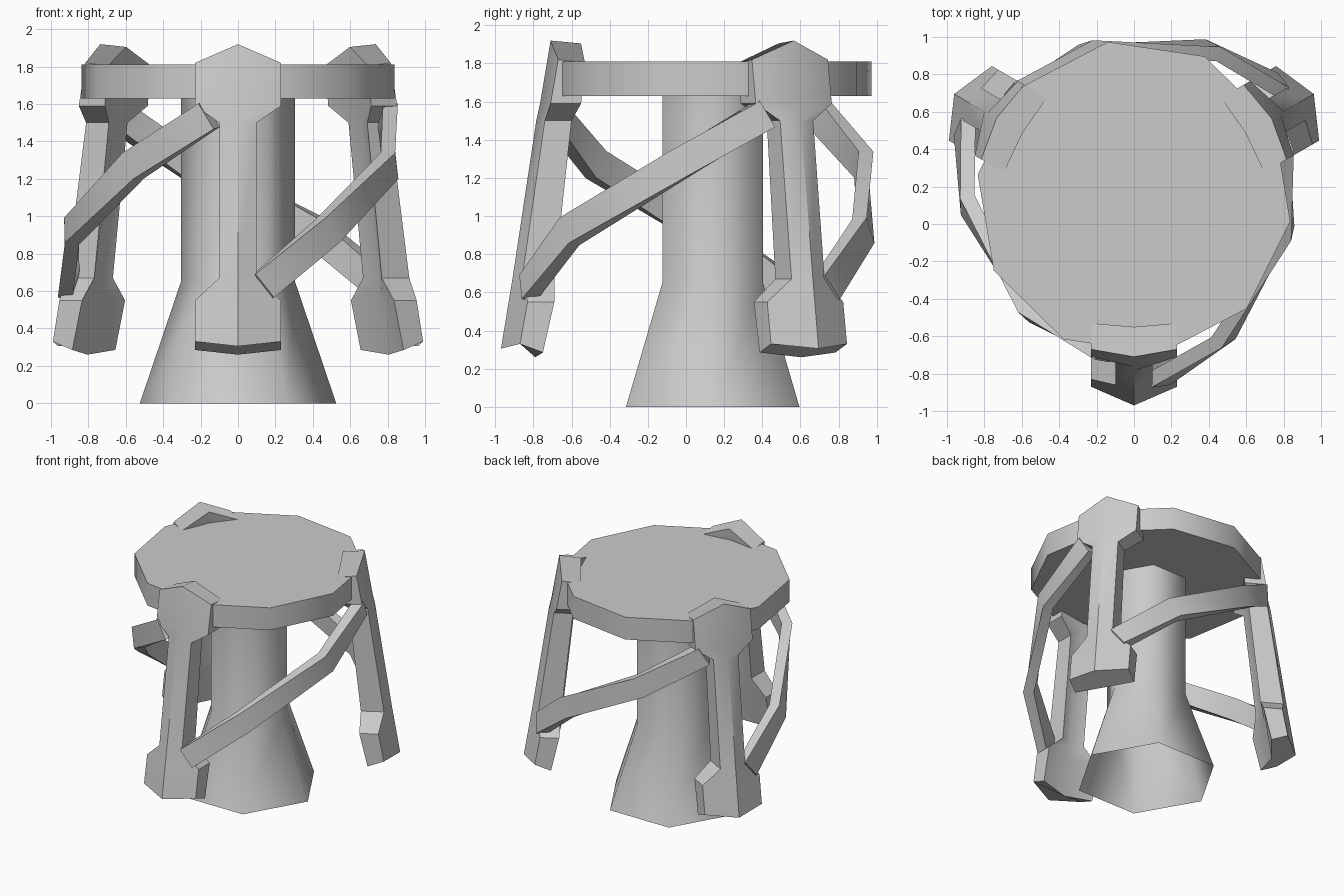
import bpy
from math import cos, sin, radians, pi
from mathutils import Vector, Matrix

cube = bpy.data.objects.get("Cube")
if cube:
    bpy.data.objects.remove(cube)

AXIS = Vector((0, 0.14, 0))

stone = bpy.data.materials.new("light_grey")
stone.use_nodes = True
GREY = (0.6, 0.6, 0.6, 1)
stone.diffuse_color = GREY
stone.node_tree.nodes["Principled BSDF"].inputs["Base Color"].default_value = GREY


def loft(name, rings, turn=0, caps=True, smooth=40):
    """Skin a list of equal point rings, turned about the tower axis."""
    n = len(rings[0])
    spin = Matrix.Translation(AXIS) @ Matrix.Rotation(radians(turn), 4, 'Z')
    verts = [spin @ Vector(p) for ring in rings for p in ring]
    faces = [(r * n + i, r * n + (i + 1) % n, (r + 1) * n + (i + 1) % n, (r + 1) * n + i)
             for r in range(len(rings) - 1) for i in range(n)]
    if caps:
        last = (len(rings) - 1) * n
        faces += [tuple(reversed(range(n))), tuple(range(last, last + n))]
    mesh = bpy.data.meshes.new(name)
    mesh.from_pydata(verts, [], faces)
    mesh.materials.append(stone)
    obj = bpy.data.objects.new(name, mesh)
    bpy.context.collection.objects.link(obj)
    bpy.ops.object.select_all(action='DESELECT')
    obj.select_set(True)
    bpy.context.view_layer.objects.active = obj
    bpy.ops.object.shade_smooth_by_angle(angle=radians(smooth))
    return obj


def polygon(sides, radius, z, phase=0):
    return [(radius * cos(phase + 2 * pi * i / sides),
             radius * sin(phase + 2 * pi * i / sides), z) for i in range(sides)]


# Hollow six-sided column with flared foot
loft("column", [polygon(6, r, z) for r, z in ((0.525, 0), (0.305, 0.65), (0.305, 1.64))],
     caps=False, smooth=65)

# Ten-sided platform
loft("platform", [polygon(10, 0.845, z, radians(27.5)) for z in (1.63, 1.81)])

# Leg sections: half width, side z, ridge z, outer side, outer ridge, inner side, inner ridge, inner drop
LEG = [
    (0.23, 0.33, 0.305, 1.01, 1.11, 0.89, 0.93, 0.045),
    (0.23, 0.55, 0.55, 0.97, 1.07, 0.83, 0.88, 0),
    (0.10, 0.67, 0.67, 1.00, 1.05, 0.83, 0.87, 0),
    (0.10, 1.50, 1.50, 0.88, 0.925, 0.74, 0.76, 0),
    (0.23, 1.59, 1.59, 0.85, 0.905, 0.69, 0.73, 0),
    (0.23, 1.82, 1.92, 0.81, 0.85, 0.67, 0.69, 0.015),
]


def leg_ring(w, zs, zm, outs, outm, ins, inm, drop):
    return [(-w, -outs, zs), (0, -outm, zm), (w, -outs, zs),
            (w, -ins, zs - drop), (0, -inm, zm - drop), (-w, -ins, zs - drop)]


# Brace path: angle about the axis, radius, height
BRACE = [(-82.5, 0.98, 0.62), (-57.5, 0.89, 0.92), (-12.5, 0.83, 1.27), (19.5, 0.85, 1.54)]


def brace_rings(width=0.16, thick=0.08):
    pts = [Vector((r * cos(radians(a)), r * sin(radians(a)), z)) for a, r, z in BRACE]
    rings = []
    for i, p in enumerate(pts):
        along = (pts[min(i + 1, len(pts) - 1)] - pts[max(i - 1, 0)]).normalized()
        out = Vector((p.x, p.y, 0))
        out = (out - along * out.dot(along)).normalized()
        side = along.cross(out).normalized() * width / 2
        out *= thick / 2
        rings.append([p + out + side, p - out + side, p - out - side, p + out - side])
    return rings


# Three legs, each joined to the next by a rising brace
for turn, place in ((0, "front"), (120, "back_left"), (240, "back_right")):
    loft(place + "_leg", [leg_ring(*row) for row in LEG], turn)
    loft(place + "_brace", brace_rings(), turn)
